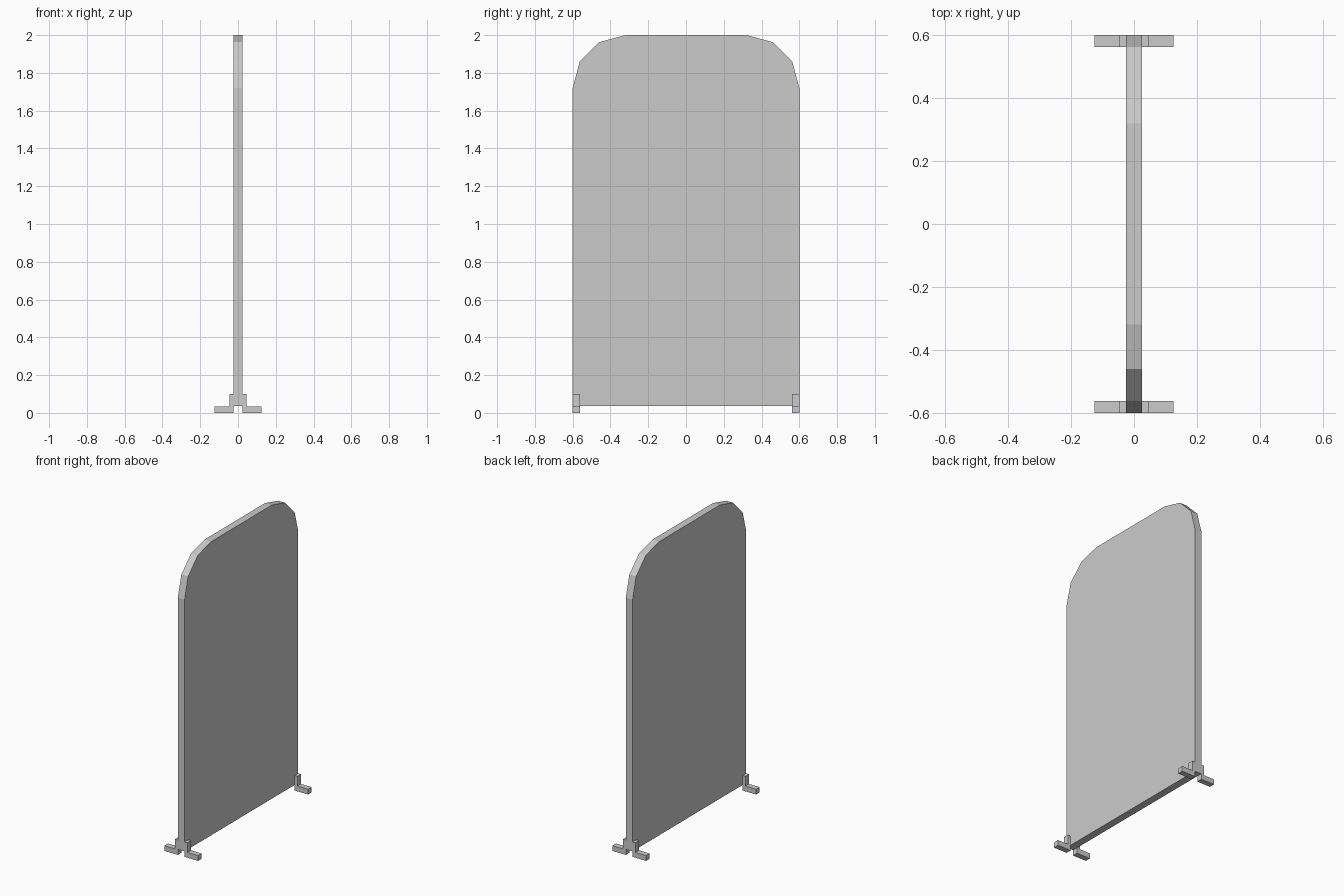
import bpy, bmesh
from math import sin, cos, radians
from mathutils import Vector

if "Cube" in bpy.data.objects:
    bpy.data.objects.remove(bpy.data.objects["Cube"])


def extrude_profile(name, points, offset):
    """Solid made from a flat outline pushed along an offset."""
    bm = bmesh.new()
    face = bm.faces.new([bm.verts.new(p) for p in points])
    geom = bmesh.ops.extrude_face_region(bm, geom=[face])["geom"]
    moved = [v for v in geom if isinstance(v, bmesh.types.BMVert)]
    bmesh.ops.translate(bm, verts=moved, vec=Vector(offset))
    bmesh.ops.recalc_face_normals(bm, faces=bm.faces)
    mesh = bpy.data.meshes.new(name)
    bm.to_mesh(mesh)
    bm.free()
    obj = bpy.data.objects.new(name, mesh)
    bpy.context.collection.objects.link(obj)
    return obj


HALF_W, TOP, BOTTOM = 0.6, 2.0, 0.037
HALF_T, RADIUS = 0.025, 0.28

# Divider panel with three-segment rounded top corners
arc = [(HALF_W - RADIUS + RADIUS * cos(radians(a)),
        TOP - RADIUS + RADIUS * sin(radians(a))) for a in (0, 30, 60, 90)]
right = [(HALF_W, BOTTOM)] + arc
outline = right + [(-y, z) for y, z in reversed(right)]
extrude_profile("divider_panel", [(-HALF_T, y, z) for y, z in outline],
                (2 * HALF_T, 0, 0))

# L-shaped feet clamping both faces at each end
foot = [(HALF_T, 0), (0.125, 0), (0.125, 0.035), (0.046, 0.035),
        (0.046, 0.1), (HALF_T, 0.1)]
FOOT_D = 0.038
for end, y0 in (("front", -HALF_W), ("back", HALF_W - FOOT_D)):
    for side, s in (("left", -1), ("right", 1)):
        extrude_profile(f"{end}_{side}_foot", [(s * x, y0, z) for x, z in foot],
                        (0, FOOT_D, 0))
